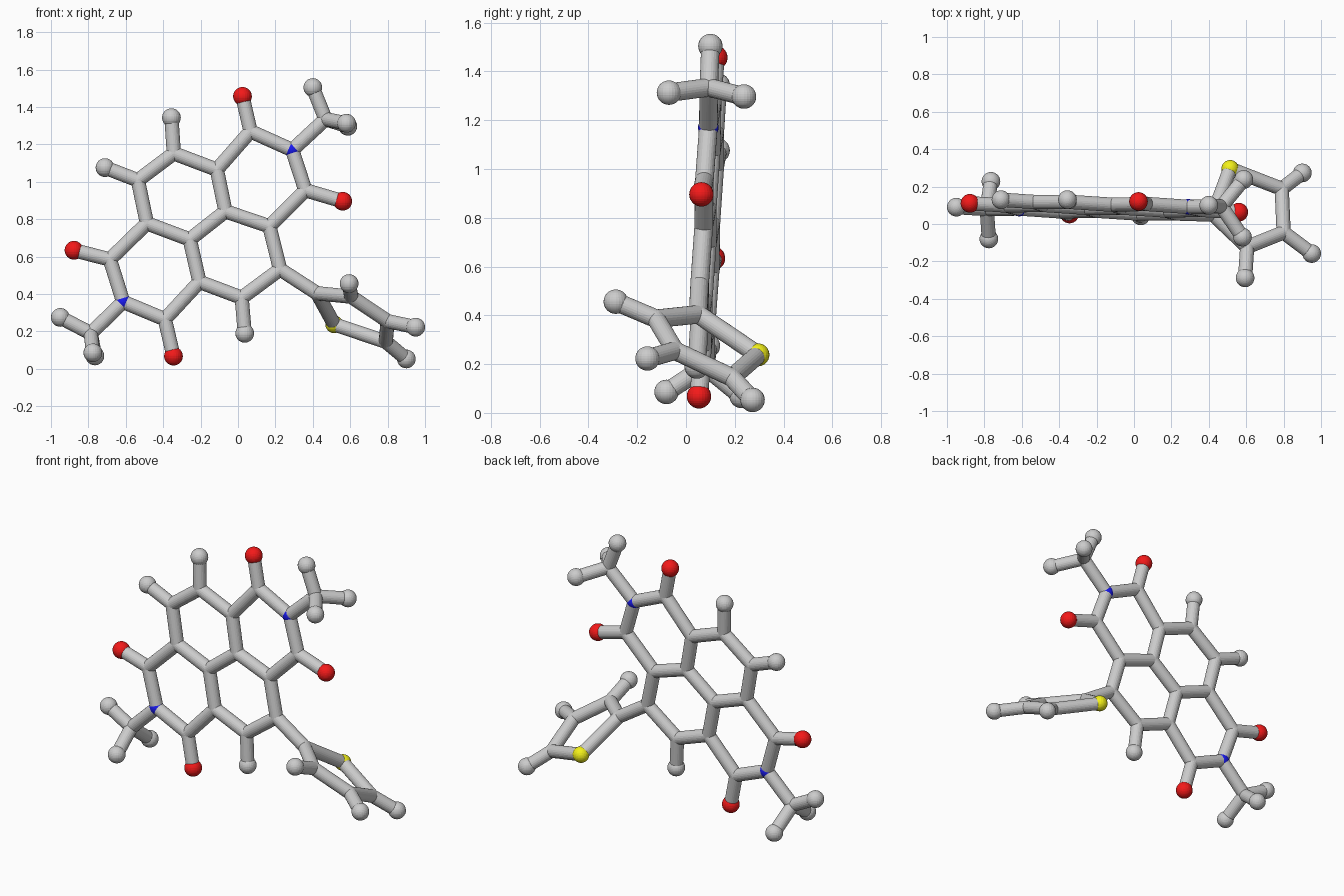
import bpy, bmesh
from mathutils import Vector, Matrix

if "Cube" in bpy.data.objects:
    bpy.data.objects.remove(bpy.data.objects["Cube"])

BOND_R, BALL_R, JOINT_R = 0.038, 0.05, 0.0385


def material(name, color):
    m = bpy.data.materials.new(name)
    m.diffuse_color = color
    m.use_nodes = True
    m.node_tree.nodes["Principled BSDF"].inputs["Base Color"].default_value = m.diffuse_color
    return m


red = material("red", (0.9, 0.01, 0.01, 1))
blue = material("blue", (0.01, 0.01, 0.85, 1))
yellow = material("yellow", (0.9, 0.88, 0.01, 1))


def finish(bm, name, mat=None):
    mesh = bpy.data.meshes.new(name)
    bm.to_mesh(mesh)
    bm.free()
    ob = bpy.data.objects.new(name, mesh)
    bpy.context.collection.objects.link(ob)
    if mat:
        mesh.materials.append(mat)


def balls(name, centres, radius, mat=None):
    bm = bmesh.new()
    for c in centres:
        bmesh.ops.create_uvsphere(bm, u_segments=24, v_segments=16, radius=radius,
                                  matrix=Matrix.Translation(c))
    finish(bm, name, mat)


def rods(name, pairs):
    bm = bmesh.new()
    for a, b in pairs:
        d = b - a
        rot = d.to_track_quat('Z', 'Y').to_matrix().to_4x4()
        bmesh.ops.create_cone(bm, cap_ends=True, segments=24, radius1=BOND_R, radius2=BOND_R,
                              depth=d.length, matrix=Matrix.Translation((a + b) / 2) @ rot)
    finish(bm, name)


# Flat fused-ring core: x, z read from the front, y from its slightly tilted plane
flat = {
    "c1": (0.067, 1.27), "c2": (0.36, 0.955), "c3": (0.168, 0.762), "c4": (-0.067, 0.842),
    "c5": (-0.113, 1.065), "c6": (-0.343, 1.152), "c7": (-0.535, 1.008), "c8": (-0.487, 0.778),
    "c9": (-0.258, 0.692), "c10": (-0.206, 0.465), "c11": (0.02, 0.38), "c12": (0.225, 0.532),
    "c13": (-0.685, 0.585), "c14": (-0.391, 0.265),
    "n1": (0.29, 1.17), "n2": (-0.614, 0.358),
    "o1": (0.024, 1.457), "o2": (0.56, 0.896), "o3": (-0.877, 0.634), "o4": (-0.345, 0.068),
    "h6": (-0.356, 1.343), "h7": (-0.711, 1.076), "h11": (0.036, 0.19),
    "m1": (0.468, 1.335), "m2": (-0.787, 0.19),
}
P = {k: Vector((x, 0.034 - 0.044 * x + 0.06 * z, z)) for k, (x, z) in flat.items()}

# Twisted five-sided ring and the methyl ends
solid = {
    "t1": (0.423, 0.05, 0.404), "t2": (0.605, -0.123, 0.386), "t3": (0.80, -0.045, 0.255),
    "t4": (0.79, 0.188, 0.145), "s": (0.514, 0.295, 0.238),
    "ht2": (0.594, -0.288, 0.456), "ht3": (0.95, -0.158, 0.223), "ht4": (0.90, 0.273, 0.053),
    "hm1a": (0.40, 0.10, 1.504), "hm1b": (0.58, -0.07, 1.313), "hm1c": (0.587, 0.238, 1.297),
    "hm2a": (-0.95, 0.09, 0.275), "hm2b": (-0.776, -0.08, 0.086), "hm2c": (-0.765, 0.228, 0.069),
}
P.update({k: Vector(v) for k, v in solid.items()})

# Bonds, written as chains of joined atoms
chains = {
    "ring_rods": ["c1 n1 c2 c3 c4 c5 c1", "c5 c6 c7 c8 c9 c4", "c9 c10 c11 c12 c3",
                  "c8 c13 n2 c14 c10"],
    "side_ring_rods": ["c12 t1 t2 t3 t4 s t1"],
    "oxygen_rods": ["c1 o1", "c2 o2", "c13 o3", "c14 o4"],
    "methyl_rods": ["n1 m1 hm1a", "hm1b m1 hm1c", "n2 m2 hm2a", "hm2b m2 hm2c"],
    "hydrogen_rods": ["c6 h6", "c7 h7", "c11 h11", "t2 ht2", "t3 ht3", "t4 ht4"],
}
for name, group in chains.items():
    pairs = []
    for chain in group:
        ks = chain.split()
        pairs += [(P[a], P[b]) for a, b in zip(ks, ks[1:])]
    rods(name, pairs)


def pick(letters):
    return [v for k, v in P.items() if k[0] in letters]


# Atoms
balls("carbon_joints", pick("cmt"), JOINT_R)
balls("hydrogen_balls", pick("h"), BALL_R)
balls("oxygen_balls", pick("o"), BALL_R, red)
balls("nitrogen_joints", pick("n"), 0.042, blue)
balls("sulphur_ball", pick("s"), 0.047, yellow)
